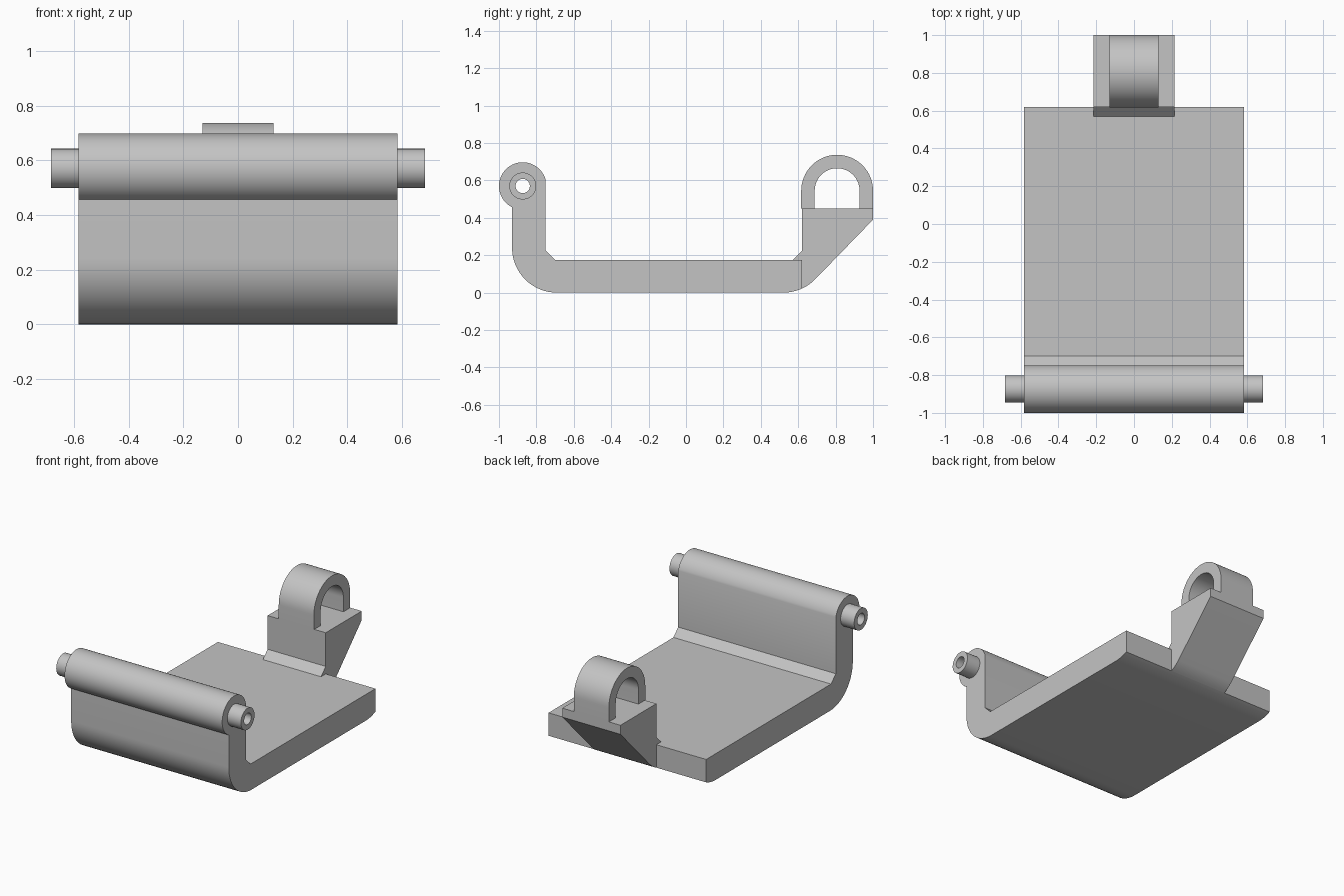
import bpy
import bmesh
from math import cos, sin, radians

if "Cube" in bpy.data.objects:
    bpy.data.objects.remove(bpy.data.objects["Cube"])

grey = bpy.data.materials.new("grey")
grey.use_nodes = True
colour = (0.55, 0.55, 0.55, 1)
grey.diffuse_color = colour
grey.node_tree.nodes["Principled BSDF"].inputs["Base Color"].default_value = colour


def arc(y, z, r, start, end, n=16):
    """Points (y, z) on an arc, angles in degrees."""
    angles = [radians(start + (end - start) * i / n) for i in range(n + 1)]
    return [(y + r * cos(a), z + r * sin(a)) for a in angles]


def finish(name, bm):
    bmesh.ops.recalc_face_normals(bm, faces=bm.faces)
    mesh = bpy.data.meshes.new(name)
    bm.to_mesh(mesh)
    bm.free()
    mesh.materials.append(grey)
    ob = bpy.data.objects.new(name, mesh)
    bpy.context.collection.objects.link(ob)
    return ob


def smooth(ob):
    bpy.ops.object.select_all(action='DESELECT')
    ob.select_set(True)
    bpy.context.view_layer.objects.active = ob
    bpy.ops.object.shade_smooth_by_angle(angle=radians(30))


def prism(name, outline, half_width):
    """Side profile extruded across the width."""
    bm = bmesh.new()
    face = bm.faces.new([bm.verts.new((-half_width, y, z)) for y, z in outline])
    new = bmesh.ops.extrude_face_region(bm, geom=[face])["geom"]
    bmesh.ops.translate(bm, vec=(2 * half_width, 0, 0),
                        verts=[g for g in new if isinstance(g, bmesh.types.BMVert)])
    return finish(name, bm)


def tube(name, x0, x1, y, z, outer, inner):
    """Open pipe along x with ring-shaped ends."""
    bm = bmesh.new()
    rings = []
    for x, r in ((x0, inner), (x0, outer), (x1, outer), (x1, inner)):
        rings.append([bm.verts.new((x, *p)) for p in arc(y, z, r, 0, 360, 48)[:-1]])
    for a, b in zip(rings, rings[1:] + rings[:1]):
        for i in range(len(a)):
            j = (i + 1) % len(a)
            bm.faces.new((a[i], a[j], b[j], b[i]))
    return finish(name, bm)


hinge_y, hinge_z, bore = -0.873, 0.57, 0.038

# Bent plate with rolled hinge barrel along its front edge
plate = prism("bent_plate",
              arc(-0.69, 0.24, 0.24, 180, 270)
              + arc(0.52, 0.24, 0.24, 270, 294.6, 6)
              + [(0.62, 0.175), (-0.70, 0.175), (-0.75, 0.225)]
              + arc(hinge_y, hinge_z, 0.127, 14.4, 243.3, 40), 0.583)

# Bore through the barrel
cutter = prism("bore_cutter", arc(hinge_y, hinge_z, bore, 0, 360, 48)[:-1], 0.7)
cutter.hide_render = True
cutter.hide_set(True)
cut = plate.modifiers.new("bore", 'BOOLEAN')
cut.operation = 'DIFFERENCE'
cut.solver = 'EXACT'
cut.object = cutter
bpy.context.view_layer.objects.active = plate
bpy.ops.object.modifier_apply(modifier=cut.name)
bpy.data.objects.remove(cutter)
smooth(plate)

# Hollow hinge pins
for side, s in (("left", 1), ("right", -1)):
    smooth(tube(side + "_hinge_pin", s * 0.583, s * 0.683,
                hinge_y, hinge_z, 0.072, bore))

# Slanted bracket rising from the back edge
smooth(prism("loop_bracket",
             [(0.57, 0.175), (0.57, 0.10)]
             + arc(0.52, 0.24, 0.24, 294.6, 315, 6)
             + [(1, 0.39), (1, 0.45), (0.62, 0.45), (0.62, 0.225)], 0.215))

# Arched loop standing on the bracket
loop_y, loop_z = 0.808, 0.545
smooth(prism("loop",
             [(loop_y + 0.192, 0.45)] + arc(loop_y, loop_z, 0.192, 0, 180, 32)
             + [(loop_y - 0.192, 0.45), (loop_y - 0.12, 0.45)]
             + arc(loop_y, loop_z, 0.12, 180, 0, 32)
             + [(loop_y + 0.12, 0.45)], 0.13))
